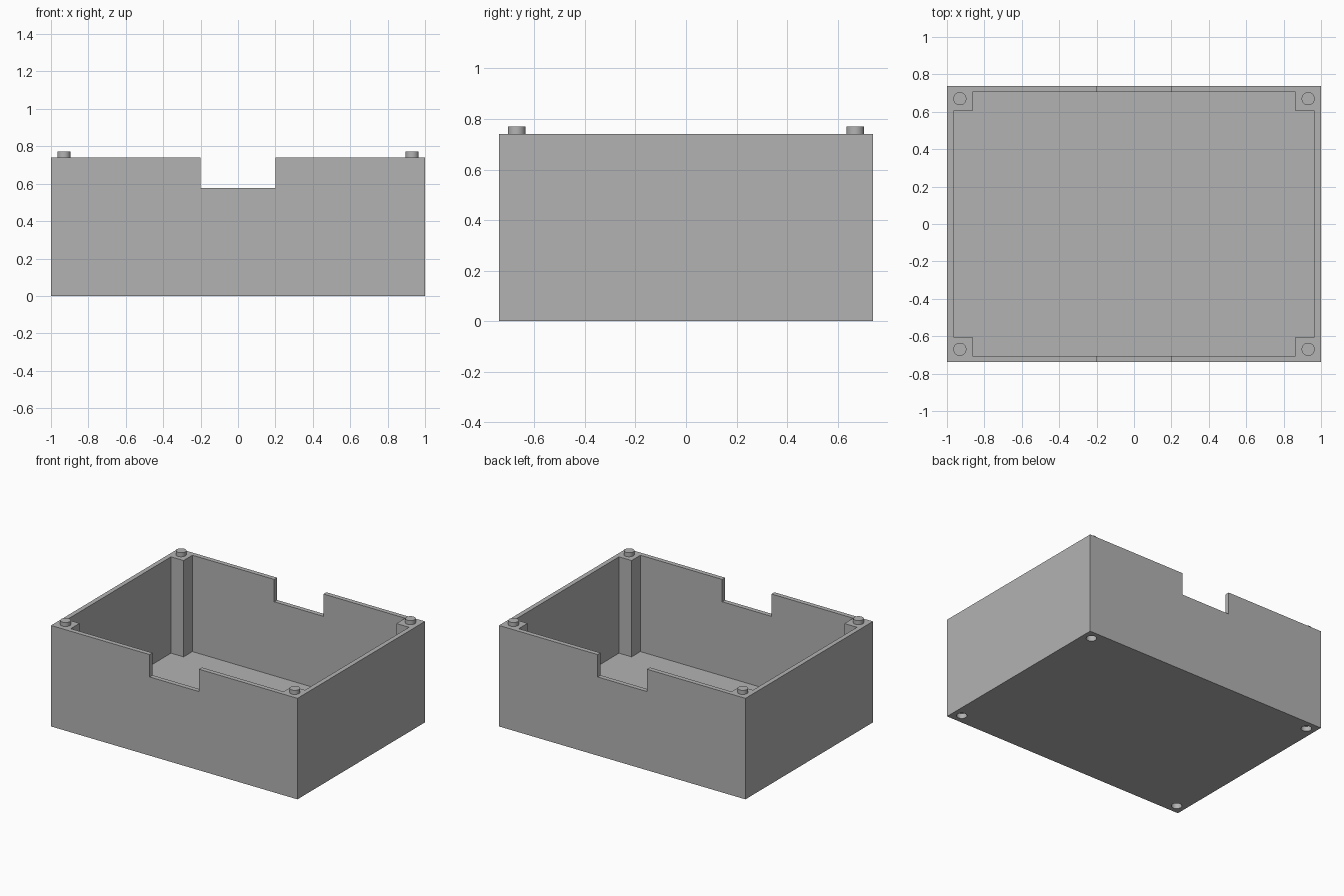
import bpy
import math

cube = bpy.data.objects.get("Cube")
if cube:
    bpy.data.objects.remove(cube, do_unlink=True)

# Overall sizes
HALF_X, HALF_Y, HEIGHT = 1.0, 0.739, 0.741
WALL = 0.034
FLOOR = 0.034
POST_X, POST_Y = 0.864, 0.603      # inner faces of the corner posts
PEG_X, PEG_Y, PEG_R = 0.931, 0.67, 0.035
PEG_RISE, HOLE_DEPTH = 0.03, 0.037
NOTCH_HALF, NOTCH_Z = 0.2, 0.577
CORNERS = {
    "front_right": (-1, -1), "front_left": (1, -1),
    "back_right": (-1, 1), "back_left": (1, 1),
}

grey = bpy.data.materials.new("matte_grey")
grey.use_nodes = True
GREY = (0.45, 0.45, 0.45, 1)
grey.diffuse_color = GREY
grey.node_tree.nodes["Principled BSDF"].inputs["Base Color"].default_value = GREY


def finish(name):
    obj = bpy.context.object
    obj.name = name
    obj.data.name = name
    obj.data.materials.append(grey)
    return obj


def box(name, half_x, half_y, z0, z1):
    bpy.ops.mesh.primitive_cube_add(size=2, location=(0, 0, (z0 + z1) / 2))
    bpy.context.object.scale = (half_x, half_y, (z1 - z0) / 2)
    bpy.ops.object.transform_apply(location=True, rotation=False, scale=True)
    return finish(name)


def cylinder(name, x, y, z0, z1):
    bpy.ops.mesh.primitive_cylinder_add(
        vertices=48, radius=PEG_R, depth=z1 - z0, location=(x, y, (z0 + z1) / 2))
    return finish(name)


def cut(target, cutter):
    mod = target.modifiers.new("cut", 'BOOLEAN')
    mod.operation = 'DIFFERENCE'
    mod.solver = 'EXACT'
    mod.object = cutter
    bpy.context.view_layer.objects.active = target
    bpy.ops.object.modifier_apply(modifier=mod.name)
    bpy.data.objects.remove(cutter, do_unlink=True)


# Open case: two crossed cavities leave a solid post in each corner
case = box("open_case", HALF_X, HALF_Y, 0, HEIGHT)
cut(case, box("cavity_wide", HALF_X - WALL, POST_Y, FLOOR, HEIGHT + 0.1))
cut(case, box("cavity_deep", POST_X, HALF_Y - WALL, FLOOR, HEIGHT + 0.1))

# Matching notches in the front and back walls
cut(case, box("notch", NOTCH_HALF, HALF_Y + 0.1, NOTCH_Z, HEIGHT + 0.1))

# Stacking pegs on the posts, sockets under them
for corner, (sx, sy) in CORNERS.items():
    x, y = sx * PEG_X, sy * PEG_Y
    cut(case, cylinder("socket", x, y, -0.05, HOLE_DEPTH))
    peg = cylinder("peg_" + corner, x, y, HEIGHT, HEIGHT + PEG_RISE)

# Smooth round sides, crisp edges everywhere else
bpy.ops.object.select_all(action='DESELECT')
for obj in bpy.data.objects:
    if obj == case or obj.name.startswith("peg_"):
        obj.select_set(True)
bpy.context.view_layer.objects.active = case
bpy.ops.object.shade_smooth_by_angle(angle=math.radians(30))
